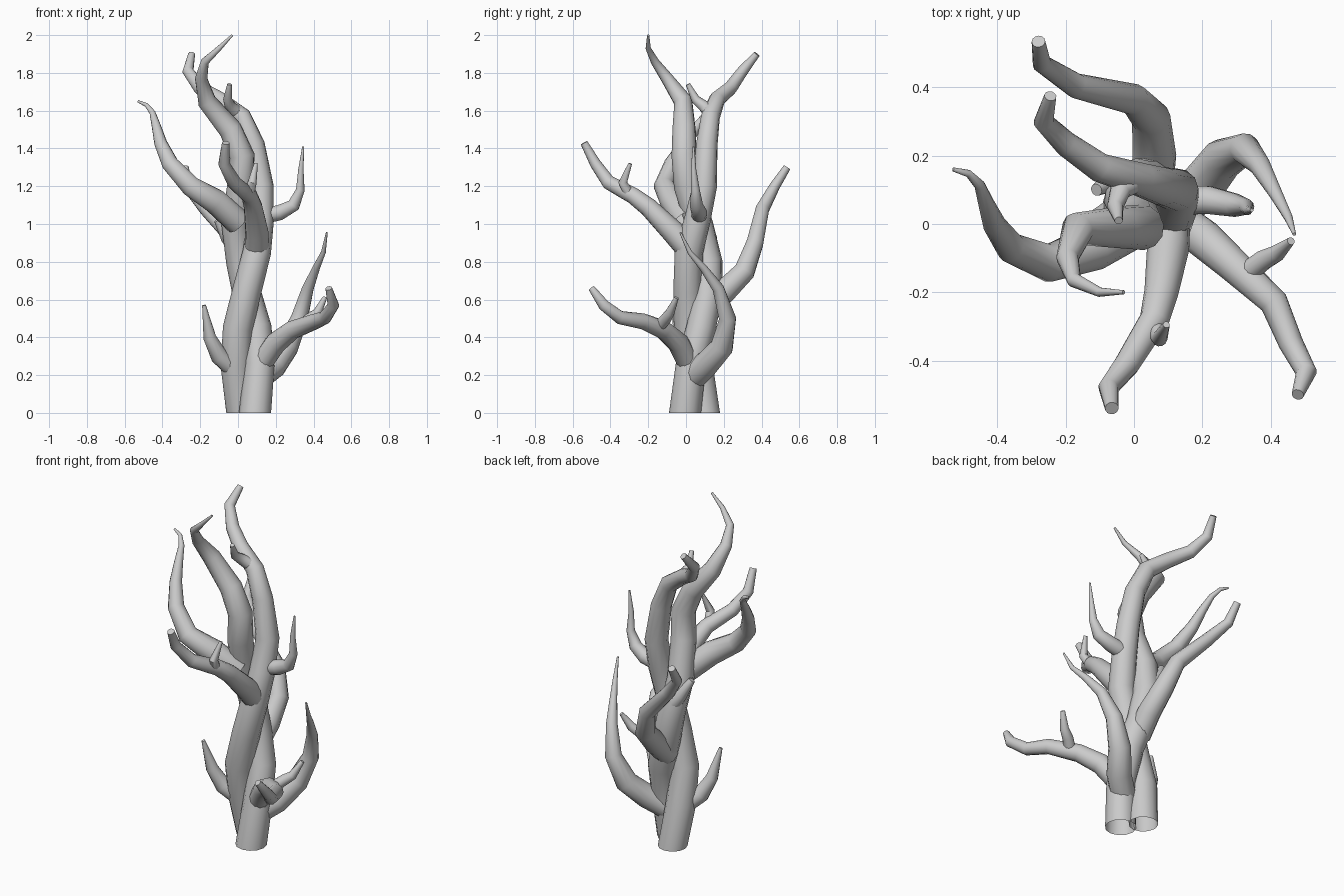
import bpy, bmesh
from math import cos, sin, pi
from mathutils import Vector

SIDES = 12


def limb(name, pts, upright=False):
    """Tapered tube along (x, y, z, radius) points, open at its root and capped at its tip."""
    p = [Vector(q[:3]) for q in pts]
    bm = bmesh.new()
    rings = []
    side = Vector((1, 0, 0)) if upright else None
    for i, q in enumerate(pts):
        a = (p[i] - p[i - 1]).normalized() if i else Vector()
        b = (p[i + 1] - p[i]).normalized() if i < len(p) - 1 else Vector()
        t = (a + b).normalized()
        if upright and i == 0:
            t = Vector((0, 0, 1))
        if side is None:
            side = t.orthogonal()
        side = (side - t * side.dot(t)).normalized()
        up = t.cross(side)
        rings.append([bm.verts.new(p[i] + q[3] * (side * cos(2 * pi * k / SIDES) + up * sin(2 * pi * k / SIDES)))
                      for k in range(SIDES)])
    for r0, r1 in zip(rings, rings[1:]):
        for k in range(SIDES):
            j = (k + 1) % SIDES
            bm.faces.new((r0[k], r0[j], r1[j], r1[k]))
    bm.faces.new(rings[-1])
    me = bpy.data.meshes.new(name)
    bm.to_mesh(me)
    bm.free()
    ob = bpy.data.objects.new(name, me)
    bpy.context.collection.objects.link(ob)
    bpy.context.view_layer.objects.active = ob
    ob.select_set(True)
    bpy.ops.object.shade_smooth_by_angle(angle=0.7)
    ob.select_set(False)


# Two trunks twisting round each other
limb("trunk_back_left", [
    (.018, .1, 0, .08), (-.01, .06, .25, .082), (.0, .015, .45, .08), (.048, .01, .65, .077),
    (.1, .015, .85, .075), (.12, .06, 1.02, .07), (.125, .1, 1.2, .064), (.085, .11, 1.42, .057),
    (.02, .13, 1.57, .05), (-.1, .165, 1.66, .043), (-.2, .235, 1.72, .037), (-.265, .3, 1.81, .03),
    (-.245, .375, 1.9, .018)], True)
limb("trunk_front_right", [
    (.09, -.005, 0, .085), (.113, .025, .25, .08), (.1, .08, .45, .078), (.05, .115, .62, .077),
    (.012, .118, .8, .075), (-.015, .07, 1.0, .073), (.012, .005, 1.2, .07), (.022, -.01, 1.36, .067),
    (-.04, -.01, 1.5, .062), (-.165, -.015, 1.65, .05), (-.195, -.1, 1.77, .033),
    (-.175, -.165, 1.86, .022), (-.1, -.2, 1.93, .014), (-.03, -.2, 2.0, .006)], True)

# Main branches
limb("branch_left", [
    (0, 0, 1.01, .07), (-.12, -.07, 1.12, .068), (-.25, -.115, 1.2, .056), (-.36, -.07, 1.32, .045),
    (-.41, .0, 1.43, .034), (-.433, .06, 1.52, .024), (-.453, .115, 1.59, .016),
    (-.485, .148, 1.63, .011), (-.53, .16, 1.65, .006)])
limb("branch_back", [
    (.05, .1, .54, .065), (.06, .2, .64, .064), (.05, .31, .75, .057), (0, .365, .9, .046),
    (-.17, .405, 1.08, .037), (-.27, .47, 1.2, .028), (-.28, .535, 1.3, .02)])
limb("branch_front", [
    (.1, .02, .86, .066), (.1, -.07, .96, .062), (.08, -.2, 1.09, .05), (.06, -.28, 1.15, .044),
    (-.02, -.41, 1.22, .038), (-.075, -.48, 1.32, .03), (-.065, -.54, 1.43, .02)])
limb("branch_low_front_right", [
    (.13, .01, .27, .058), (.2, -.04, .37, .058), (.29, -.12, .44, .05), (.41, -.23, .485, .042),
    (.46, -.35, .505, .036), (.505, -.435, .57, .031), (.48, -.5, .66, .018)])
limb("branch_low_back_right", [
    (.1, .03, .18, .068), (.19, .1, .25, .068), (.26, .19, .35, .062), (.325, .22, .5, .046),
    (.37, .17, .66, .031), (.415, .09, .77, .02), (.452, .02, .85, .013), (.47, -.03, .955, .005)])

# Twigs
limb("twig_right", [
    (.12, .07, 1.04, .045), (.22, .07, 1.06, .042), (.295, .055, 1.1, .035), (.33, .05, 1.18, .023),
    (.333, .04, 1.29, .014), (.345, .04, 1.41, .005)])
limb("twig_low_left", [
    (-.02, .05, .23, .05), (-.1, .0, .3, .046), (-.15, -.03, .4, .034), (-.18, -.07, .57, .01)])
limb("twig_back", [
    (.0, .13, .85, .042), (-.06, .13, .93, .034), (-.11, .1, 1.02, .018)])
limb("twig_top", [
    (.01, .135, 1.58, .04), (-.04, .1, 1.62, .032), (-.055, .05, 1.66, .024), (-.045, .01, 1.74, .012)])
limb("twig_front", [
    (.06, -.3, 1.16, .028), (.075, -.335, 1.22, .024), (.095, -.295, 1.32, .01)])
limb("twig_low_front", [
    (.31, -.16, .44, .034), (.38, -.105, .5, .03), (.42, -.085, .53, .025), (.46, -.05, .61, .012)])
